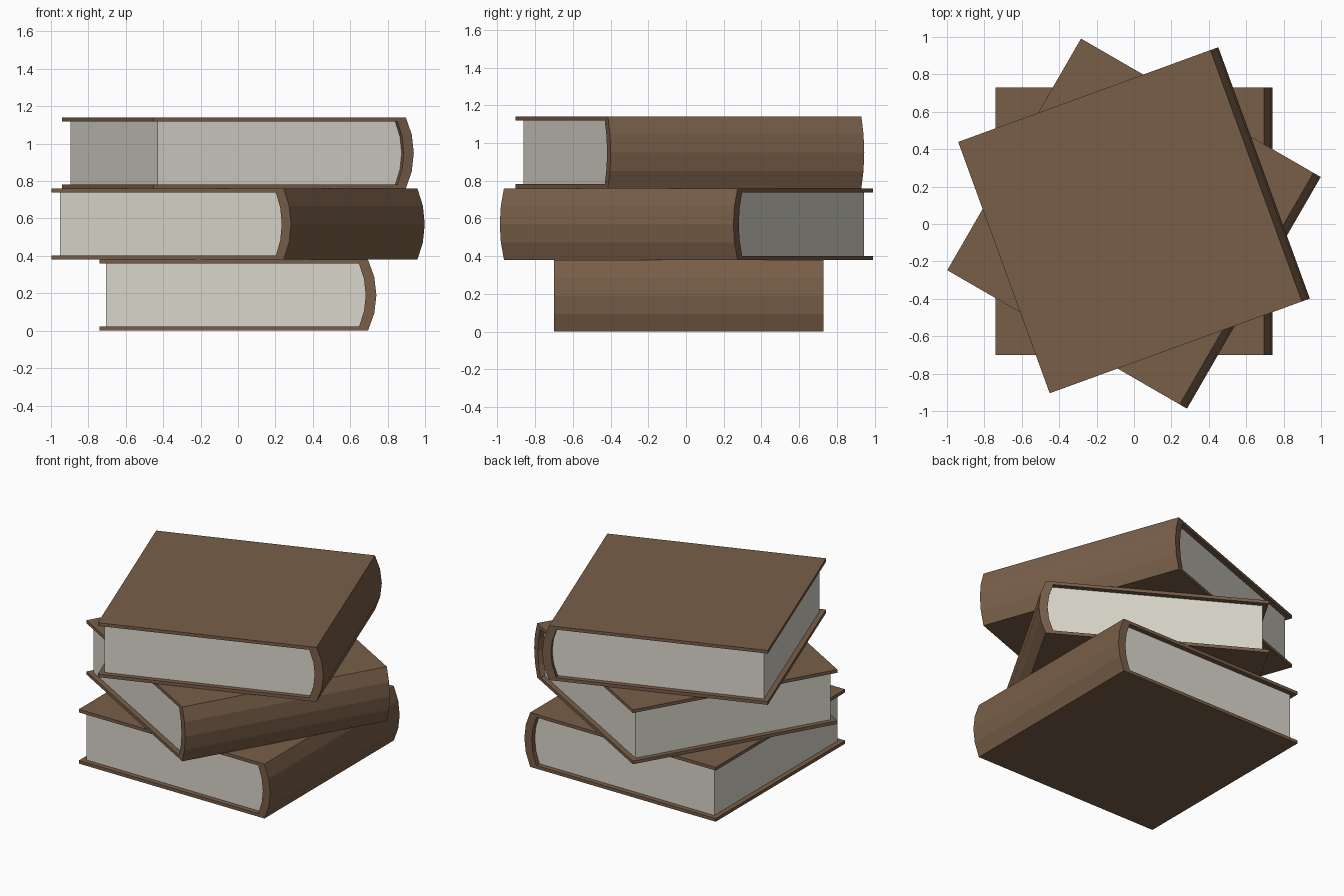
import bpy, bmesh, math

if "Cube" in bpy.data.objects:
    bpy.data.objects.remove(bpy.data.objects["Cube"])

W, D, H = 0.74, 0.715, 0.38      # half width, half depth, thickness of a book
BOARD = 0.022                    # cover board thickness
INSET = 0.034                    # pages sit back from the cover edges
SEGS = 4                         # flat facets on the rounded spine


def material(name, color):
    m = bpy.data.materials.new(name)
    m.diffuse_color = (*color, 1)
    m.use_nodes = True
    m.node_tree.nodes["Principled BSDF"].inputs["Base Color"].default_value = m.diffuse_color
    return m


LEATHER = material("brown_cover", (0.19, 0.113, 0.066))
PAPER = material("paper", (0.70, 0.68, 0.60))


def arc(x_edge, sag, z0, z1):
    """Points of a shallow bulge from (x_edge, z0) to (x_edge, z1)."""
    half = (z1 - z0) / 2
    r = (half * half + sag * sag) / (2 * sag)
    a = math.asin(half / r)
    pts = []
    for i in range(SEGS + 1):
        t = -a + 2 * a * i / SEGS
        pts.append((x_edge + sag - r + r * math.cos(t), z0 + half + r * math.sin(t)))
    return pts


def c_path(x_left, x_edge, sag, z0, z1):
    return [(x_left, z0)] + arc(x_edge, sag, z0, z1) + [(x_left, z1)]


def extrude(name, faces2d, half_depth, mat, loc, angle):
    """Extrude flat x-z faces along y into a solid object."""
    bm = bmesh.new()
    for f in faces2d:
        bm.faces.new([bm.verts.new((x, -half_depth, z)) for x, z in f])
    bmesh.ops.remove_doubles(bm, verts=bm.verts, dist=1e-5)
    res = bmesh.ops.extrude_face_region(bm, geom=bm.faces[:], use_keep_orig=True)
    top = [v for v in res["geom"] if isinstance(v, bmesh.types.BMVert)]
    bmesh.ops.translate(bm, verts=top, vec=(0, 2 * half_depth, 0))
    bmesh.ops.recalc_face_normals(bm, faces=bm.faces[:])
    me = bpy.data.meshes.new(name)
    bm.to_mesh(me)
    bm.free()
    me.materials.append(mat)
    ob = bpy.data.objects.new(name, me)
    ob.location = loc
    ob.rotation_euler.z = math.radians(angle)
    bpy.context.collection.objects.link(ob)


def book(name, loc, angle):
    # wrap-around cover with a rounded spine
    outer = c_path(-W, 0.695, 0.045, 0, H)
    inner = c_path(-W, 0.647, 0.036, BOARD, H - BOARD)
    quads = [(outer[i], outer[i + 1], inner[i + 1], inner[i])
             for i in range(len(outer) - 1)]
    extrude(name + "_cover", quads, D, LEATHER, loc, angle)
    # page block filling the inside of the cover
    pages = c_path(-W + INSET, 0.647, 0.036, BOARD, H - BOARD)
    extrude(name + "_pages", [pages], D - INSET, PAPER, loc, angle)


# stack of three turned books
for name, y, angle, level in (("bottom_book", 0.014, 0, 0),
                              ("middle_book", 0.002, -30, 1),
                              ("top_book", 0.020, 20, 2)):
    book(name, (0, y, level * H), angle)
